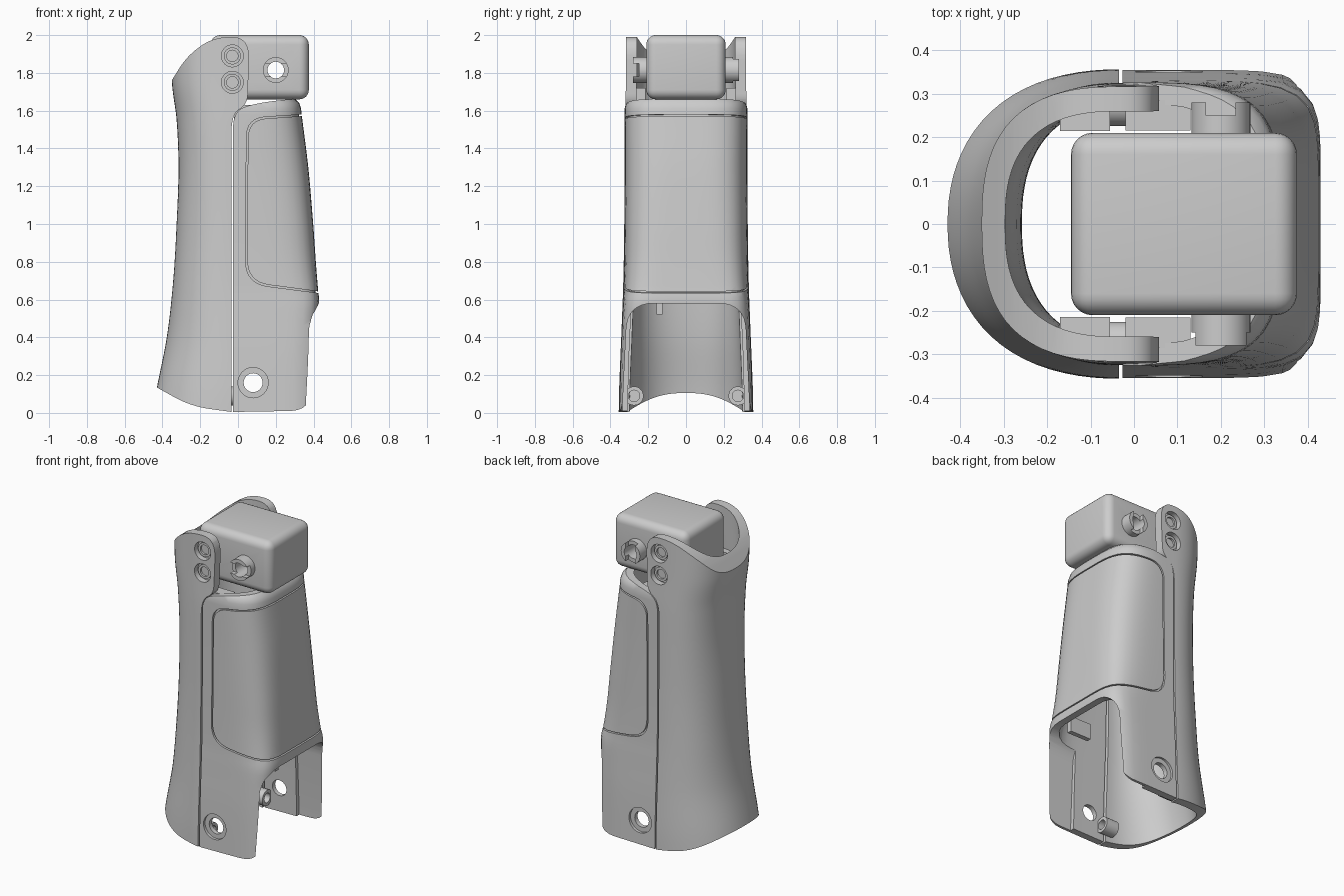
import bpy, bmesh, math
from mathutils import Matrix, Vector

cube = bpy.data.objects.get("Cube")
if cube:
    bpy.data.objects.remove(cube, do_unlink=True)

grey = bpy.data.materials.new("light_grey")
grey.use_nodes = True
grey.diffuse_color = (0.604, 0.604, 0.604, 1)
grey.node_tree.nodes["Principled BSDF"].inputs["Base Color"].default_value = (0.604, 0.604, 0.604, 1)

SEAM = -0.03


def finish(bm, name):
    bmesh.ops.recalc_face_normals(bm, faces=bm.faces)
    mesh = bpy.data.meshes.new(name)
    bm.to_mesh(mesh)
    bm.free()
    mesh.materials.append(grey)
    obj = bpy.data.objects.new(name, mesh)
    bpy.context.collection.objects.link(obj)
    return obj


def apply(obj, mod):
    bpy.context.view_layer.objects.active = obj
    bpy.ops.object.modifier_apply(modifier=mod.name)


def combine(obj, tool, operation="DIFFERENCE"):
    """Boolean with a tool; tries the next solver if one yields nothing."""
    mod = obj.modifiers.new("cut", "BOOLEAN")
    mod.operation, mod.object = operation, tool
    for solver in ("EXACT", "MANIFOLD", "FLOAT"):
        mod.solver = solver
        bpy.context.view_layer.update()
        if obj.evaluated_get(bpy.context.evaluated_depsgraph_get()).data.polygons:
            break
    apply(obj, mod)
    bpy.data.objects.remove(tool, do_unlink=True)
    return obj


def smooth_at(table, z):
    """Cubic interpolation of table rows (z, values...)."""
    z = min(max(z, table[0][0]), table[-1][0])
    i = max(k for k in range(len(table) - 1) if table[k][0] <= z)

    def slope(k, c):
        p, q = table[max(k - 1, 0)], table[min(k + 1, len(table) - 1)]
        return (q[c] - p[c]) / (q[0] - p[0])

    h = table[i + 1][0] - table[i][0]
    t = (z - table[i][0]) / h
    out = []
    for c in range(1, len(table[0])):
        a, b = table[i][c], table[i + 1][c]
        out.append(a * (1 + 2 * t) * (1 - t) ** 2 + b * t * t * (3 - 2 * t)
                   + h * slope(i, c) * t * (1 - t) ** 2 - h * slope(i + 1, c) * t * t * (1 - t))
    return out


def loft(name, side, table, outer, inner, step=0.03, arc=40):
    """Half tube whose section is a U, between two offsets of the surface."""
    bm = bmesh.new()
    rings = []
    low, high = table[0][0], table[-1][0]
    count = round((high - low) / step)
    for k in range(count + 1):
        z = low + (high - low) * k / count
        reach, width, n = smooth_at(table, z)

        def line(off):
            a, b = side * (reach - SEAM) - off, width - off
            pts = [(SEAM - side * 0.15, -b)]
            for j in range(arc + 1):
                th = math.pi * (j / arc - 0.5)
                c, s = max(math.cos(th), 0), math.sin(th)
                r = (c ** n + abs(s) ** n) ** (-1 / n)
                pts.append((SEAM + side * a * r * c, b * r * s))
            return pts + [(SEAM - side * 0.15, b)]

        rings.append([bm.verts.new((x, y, z)) for x, y in line(outer) + line(inner)[::-1]])
    m, half = len(rings[0]), len(rings[0]) // 2
    for p, q in zip(rings, rings[1:]):
        for j in range(m):
            bm.faces.new((p[j], p[(j + 1) % m], q[(j + 1) % m], q[j]))
    for ring in (rings[0], rings[-1]):
        for j in range(half - 1):
            bm.faces.new((ring[j], ring[j + 1], ring[m - 2 - j], ring[m - 1 - j]))
    return finish(bm, name)


def prism(points, axis, start=-1.0, end=1.0, steps=8):
    """Extruded outline from (u, z, corner radius), along x or y."""
    flat = []
    for i, (u, z, r) in enumerate(points):
        p = Vector((u, z))
        if not r:
            flat.append(p)
            continue
        before = Vector(points[i - 1][:2]) - p
        after = Vector(points[(i + 1) % len(points)][:2]) - p
        a = p + before.normalized() * min(r, before.length * 0.47)
        b = p + after.normalized() * min(r, after.length * 0.47)
        for k in range(steps + 1):
            t = k / steps
            flat.append(a * (1 - t) ** 2 + p * 2 * t * (1 - t) + b * t * t)
    bm = bmesh.new()
    ends = [[bm.verts.new((d, p.x, p.y) if axis == "x" else (p.x, d, p.y)) for p in flat]
            for d in (start, end)]
    for ring in ends:
        bm.faces.new(ring)
    for i in range(len(flat)):
        j = (i + 1) % len(flat)
        bm.faces.new((ends[0][i], ends[0][j], ends[1][j], ends[1][i]))
    return finish(bm, "outline")


def rod(name, centre, radius, length, axis="y", sides=40):
    bm = bmesh.new()
    bmesh.ops.create_cone(bm, cap_ends=True, segments=sides, radius1=radius, radius2=radius, depth=length)
    turn = Matrix.Rotation(math.pi / 2, 4, "X" if axis == "y" else "Y")
    bmesh.ops.transform(bm, matrix=Matrix.Translation(centre) @ turn, verts=bm.verts)
    return finish(bm, name)


def box(name, centre, size):
    bm = bmesh.new()
    bmesh.ops.create_cube(bm, size=1)
    bmesh.ops.transform(bm, matrix=Matrix.Translation(centre) @ Matrix.Diagonal((*size, 1)), verts=bm.verts)
    return finish(bm, name)


# Rows: height, reach along x, half width, roundness exponent
back_form = [(-0.05, -0.46, 0.357, 2.2), (0.13, -0.43, 0.354, 2.2), (0.4, -0.377, 0.343, 2.2),
             (0.7, -0.343, 0.332, 2.3), (1.0, -0.325, 0.327, 2.3), (1.3, -0.315, 0.325, 2.4),
             (1.55, -0.325, 0.323, 2.5), (1.75, -0.35, 0.318, 2.6), (2.05, -0.355, 0.316, 2.6)]
front_form = [(-0.05, 0.42, 0.356, 8), (0.3, 0.42, 0.347, 8), (0.5, 0.422, 0.338, 8),
              (0.59, 0.43, 0.334, 7), (0.65, 0.424, 0.331, 6), (0.8, 0.412, 0.328, 5),
              (1.0, 0.398, 0.326, 4.5), (1.3, 0.372, 0.325, 4), (1.58, 0.337, 0.326, 3.8),
              (1.615, 0.333, 0.325, 3.8), (1.645, 0.322, 0.315, 3.8), (1.67, 0.295, 0.29, 3.8)]

# Back shell with raised ears
back_shell = loft("back_shell", -1, back_form, 0, 0.057)
back_side = [(-0.6, 0.23, 0), (-0.43, 0.135, 0.05), (-0.25, 0.035, 0.14), (-0.035, 0.005, 0),
             (-0.035, 1.58, 0.1), (0.05, 1.635, 0.05), (0.062, 1.99, 0.12),
             (-0.13, 1.99, 0.1), (-0.27, 1.89, 0.12), (-0.36, 1.745, 0.02), (-0.6, 1.7, 0)]
combine(back_shell, prism(back_side, "y"), "INTERSECT")

# Front shell with arched lower opening
front_shell = loft("front_shell", 1, front_form, 0, 0.045)
front_side = [(-0.026, 0.005, 0), (0.385, 0.012, 0.11), (0.397, 0.45, 0.08), (0.435, 0.59, 0.02),
              (0.46, 0.66, 0), (0.46, 1.662, 0), (0.28, 1.662, 0.06), (0.1, 1.64, 0.08),
              (-0.026, 1.6, 0.11), (-0.026, 1.4, 0)]
combine(front_shell, prism(front_side, "y"), "INTERSECT")
arch = [(-0.342, -0.2, 0), (0.342, -0.2, 0), (0.335, 0.05, 0.02), (0.31, 0.58, 0.14), (-0.31, 0.58, 0.14),
        (-0.335, 0.05, 0.02)]
combine(front_shell, prism(arch, "x", 0.2, 1.0))


# Wrap-around grip panel sitting in a recess
def panel_outline(gap):
    return prism([(0.04 + gap, 0.685 + gap, 0.12), (0.6, 0.612 + gap, 0),
                  (0.6, 1.597 - gap, 0), (0.045 + gap, 1.56 - gap, 0.1)], "y")


recess = combine(loft("recess", 1, front_form, -0.03, 0.014), panel_outline(0), "INTERSECT")
combine(front_shell, recess)
grip_panel = combine(loft("grip_panel", 1, front_form, 0, 0.022), panel_outline(0.008), "INTERSECT")

# Head block with a cross bore
head_block = box("head_block", (0.115, 0, 1.83), (0.52, 0.42, 0.34))
bevel = head_block.modifiers.new("round", "BEVEL")
bevel.width, bevel.segments = 0.05, 6
apply(head_block, bevel)
combine(head_block, rod("bore", (0.2, 0, 1.815), 0.044, 1))

for s, side in ((-1, "right"), (1, "left")):
    # Countersunk hole in the lower side
    combine(front_shell, rod("sink", (0.08, s * 0.435, 0.16), 0.08, 0.2))
    combine(front_shell, rod("hole", (0.08, s * 0.3, 0.16), 0.05, 0.3))
    # Slotted pivot peg
    peg = rod(side + "_pivot_peg", (0.2, s * 0.24, 1.815), 0.068, 0.08)
    combine(peg, rod("bore", (0.2, 0, 1.815), 0.044, 1))
    slot = (0.068, 0.06, 0.3) if s > 0 else (0.3, 0.06, 0.068)
    combine(peg, box("slot", (0.2, s * 0.28, 1.815), slot))
    # Ear screws in recessed holes
    for number, z in (("upper", 1.89), ("lower", 1.75)):
        combine(back_shell, rod("seat", (SEAM, s * 0.38, z), 0.058, 0.2))
        screw = rod(side + "_" + number + "_screw", (SEAM, s * 0.28, z), 0.045, 0.035)
        combine(screw, rod("socket", (SEAM, s * 0.305, z), 0.03, 0.04))
    # Lower screw boss inside the shell
    boss = rod(side + "_lower_boss", (-0.03, s * 0.275, 0.09), 0.05, 0.09, "x")
    combine(boss, rod("hole", (0, s * 0.275, 0.09), 0.03, 0.1, "x"))
    # Inner joining tabs under the head
    box(side + "_back_tab", (-0.113, s * 0.242, 1.66), (0.115, 0.055, 0.12))
    box(side + "_front_tab", (0.055, s * 0.25, 1.58), (0.15, 0.07, 0.1))

# Small inner rib above the opening
box("inner_rib", (0.3, -0.14, 0.57), (0.15, 0.03, 0.1))

# Smooth shading with sharp edges kept
for obj in bpy.context.scene.objects:
    if obj.type == "MESH":
        bpy.ops.object.select_all(action="DESELECT")
        obj.select_set(True)
        bpy.context.view_layer.objects.active = obj
        bpy.ops.object.shade_smooth_by_angle(angle=math.radians(32))
